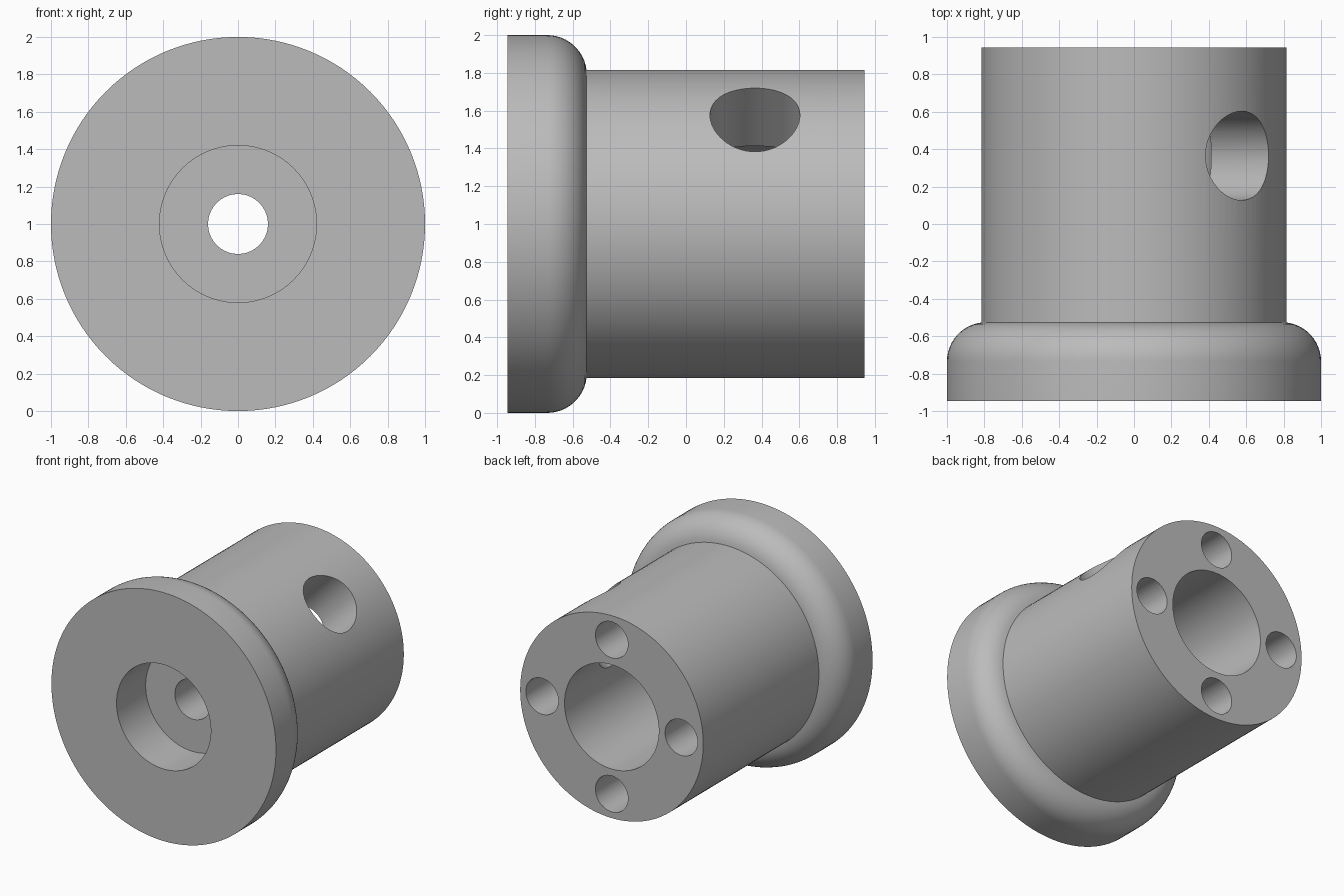
import bpy, bmesh, math
from mathutils import Matrix, Vector

if "Cube" in bpy.data.objects:
    bpy.data.objects.remove(bpy.data.objects["Cube"], do_unlink=True)

AXIS_Z = 1.0
FRONT, BACK, SHOULDER = -0.945, 0.945, -0.525
BODY_R, BORE_R, PIN_R = 0.815, 0.42, 0.16
FILLET = 0.21

steel = bpy.data.materials.new("plain grey")
steel.use_nodes = True
grey = (0.5, 0.5, 0.5, 1)
steel.diffuse_color = grey
steel.node_tree.nodes["Principled BSDF"].inputs["Base Color"].default_value = grey


def to_object(name, bm):
    bmesh.ops.recalc_face_normals(bm, faces=bm.faces)
    mesh = bpy.data.meshes.new(name)
    bm.to_mesh(mesh)
    bm.free()
    mesh.materials.append(steel)
    obj = bpy.data.objects.new(name, mesh)
    bpy.context.collection.objects.link(obj)
    return obj


def lathe(name, profile, steps=128):
    """Turn a closed (radius, y) outline around the long axis."""
    bm = bmesh.new()
    verts = [bm.verts.new((r, y, AXIS_Z)) for r, y in profile]
    edges = [bm.edges.new((v, verts[i - 1])) for i, v in enumerate(verts)]
    bmesh.ops.spin(bm, geom=verts + edges, cent=(0, 0, AXIS_Z), axis=(0, 1, 0),
                   angle=math.tau, steps=steps, use_merge=True)
    bmesh.ops.remove_doubles(bm, verts=bm.verts, dist=1e-5)
    return to_object(name, bm)


def drill(target, start, end, radius):
    """Cut a round hole between two points."""
    start, end = Vector(start), Vector(end)
    way = end - start
    bm = bmesh.new()
    bmesh.ops.create_cone(
        bm, cap_ends=True, segments=64, radius1=radius, radius2=radius, depth=way.length,
        matrix=Matrix.Translation((start + end) / 2)
        @ way.to_track_quat("Z", "Y").to_matrix().to_4x4())
    cutter = to_object("drill_cutter", bm)
    cutter.hide_render = True
    mod = target.modifiers.new("hole", "BOOLEAN")
    mod.operation, mod.solver, mod.object = "DIFFERENCE", "EXACT", cutter
    bpy.context.view_layer.objects.active = target
    bpy.ops.object.modifier_apply(modifier=mod.name)
    bpy.data.objects.remove(cutter, do_unlink=True)


# Flanged bushing: counterbore, flange with rounded shoulder, barrel, rear bore
counterbore_floor, bore_floor = -0.575, -0.055
sweep = math.acos((BODY_R - 1 + FILLET) / FILLET)
arc = [(1 - FILLET + FILLET * math.cos(sweep * i / 12),
        SHOULDER - FILLET + FILLET * math.sin(sweep * i / 12)) for i in range(13)]
bushing = lathe("flanged_bushing", [
    (PIN_R, counterbore_floor), (BORE_R, counterbore_floor), (BORE_R, FRONT), (1, FRONT),
    *arc, (BODY_R, BACK), (BORE_R, BACK), (BORE_R, bore_floor), (PIN_R, bore_floor)])

# Four blind bolt holes in the rear face
for i in range(4):
    a = i * math.pi / 2
    x, z = 0.62 * math.cos(a), AXIS_Z + 0.62 * math.sin(a)
    drill(bushing, (x, BACK + 0.1, z), (x, BACK - 0.65, z), 0.145)

# Diagonal cross hole into the rear bore
drill(bushing, (0.75, 0.365, AXIS_Z + 0.75), (0.1, 0.365, AXIS_Z + 0.1), 0.238)

bpy.ops.object.select_all(action="DESELECT")
bushing.select_set(True)
bpy.context.view_layer.objects.active = bushing
bpy.ops.object.shade_smooth_by_angle(angle=math.radians(30))
